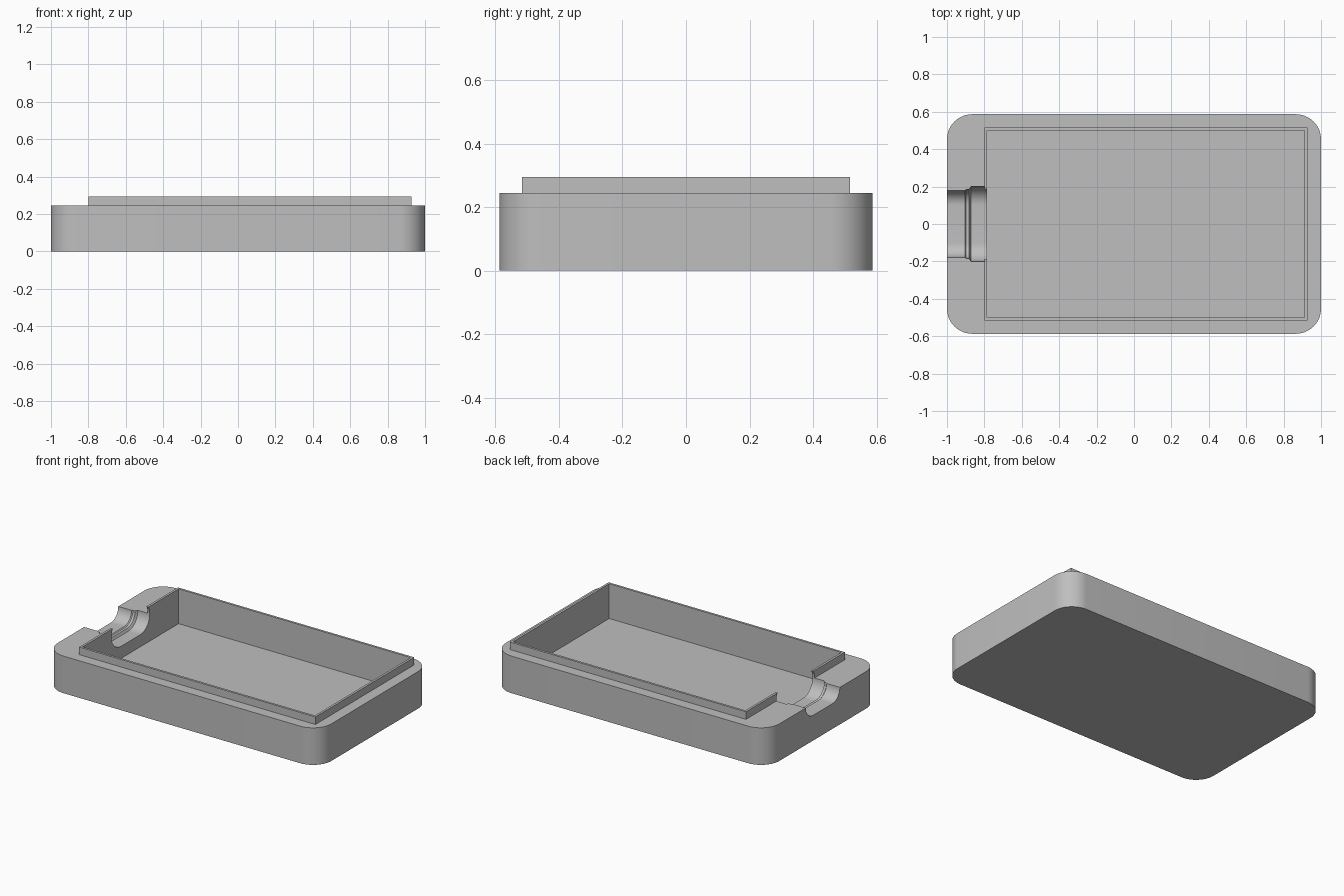
import bpy, bmesh
from math import sin, cos, pi, radians

cube = bpy.data.objects.get("Cube")
if cube:
    bpy.data.objects.remove(cube, do_unlink=True)

grey = bpy.data.materials.new("plain_grey")
grey.use_nodes = True
colour = (0.52, 0.52, 0.52, 1)
grey.diffuse_color = colour
grey.node_tree.nodes["Principled BSDF"].inputs["Base Color"].default_value = colour


def rounded(half_w, half_h, r, steps=12):
    """Rounded rectangle outline, counter-clockwise."""
    pts = []
    for k, (sx, sy) in enumerate([(1, 1), (-1, 1), (-1, -1), (1, -1)]):
        for i in range(steps + 1):
            a = (k + i / steps) * pi / 2
            pts.append((sx * (half_w - r) + r * cos(a), sy * (half_h - r) + r * sin(a)))
    return pts


def loft(name, rings):
    """Closed solid through a list of equal-length rings."""
    bm = bmesh.new()
    rows = [[bm.verts.new(p) for p in ring] for ring in rings]
    n = len(rows[0])
    for a, b in zip(rows, rows[1:]):
        for i in range(n):
            j = (i + 1) % n
            bm.faces.new((a[i], a[j], b[j], b[i]))
    bm.faces.new(rows[0][::-1])
    bm.faces.new(rows[-1])
    bmesh.ops.remove_doubles(bm, verts=bm.verts[:], dist=1e-5)
    bmesh.ops.recalc_face_normals(bm, faces=bm.faces[:])
    mesh = bpy.data.meshes.new(name)
    bm.to_mesh(mesh)
    bm.free()
    mesh.materials.append(grey)
    obj = bpy.data.objects.new(name, mesh)
    bpy.context.collection.objects.link(obj)
    return obj


def box(name, x0, x1, half_y, z0, z1):
    outline = [(x0, -half_y), (x1, -half_y), (x1, half_y), (x0, half_y)]
    return loft(name, [[(x, y, z) for x, y in outline] for z in (z0, z1)])


def combine(obj, tool, operation):
    mod = obj.modifiers.new(operation.lower(), "BOOLEAN")
    mod.operation, mod.object, mod.solver = operation, tool, "EXACT"
    bpy.context.view_layer.objects.active = obj
    bpy.ops.object.modifier_apply(modifier=mod.name)
    bpy.data.objects.remove(tool, do_unlink=True)


RIM, TOP, FLOOR = 0.245, 0.295, 0.065

# Tray body with rounded corners, plus the raised lip
tray = loft("case_tray", [[(x, y, z) for x, y in rounded(1, 0.587, 0.135)] for z in (0, RIM)])
combine(tray, box("lip", -0.8, 0.927, 0.516, 0.1, TOP), "UNION")

# Rectangular cavity
combine(tray, box("cavity", -0.785, 0.912, 0.501, FLOOR, 0.5), "DIFFERENCE")

# Stepped connector slot with a stadium section, wider toward the cavity
steps = [(-1.1, 0.078), (-0.903, 0.078), (-0.897, 0.084), (-0.881, 0.084), (-0.872, 0.1), (-0.7, 0.1)]
slot = loft("connector_slot", [[(x, y, RIM + z) for y, z in rounded(0.1 + r, r, r)] for x, r in steps])
combine(tray, slot, "DIFFERENCE")

# Smooth curves, sharp edges
bpy.ops.object.select_all(action="DESELECT")
tray.select_set(True)
bpy.context.view_layer.objects.active = tray
bpy.ops.object.shade_smooth_by_angle(angle=radians(25))
